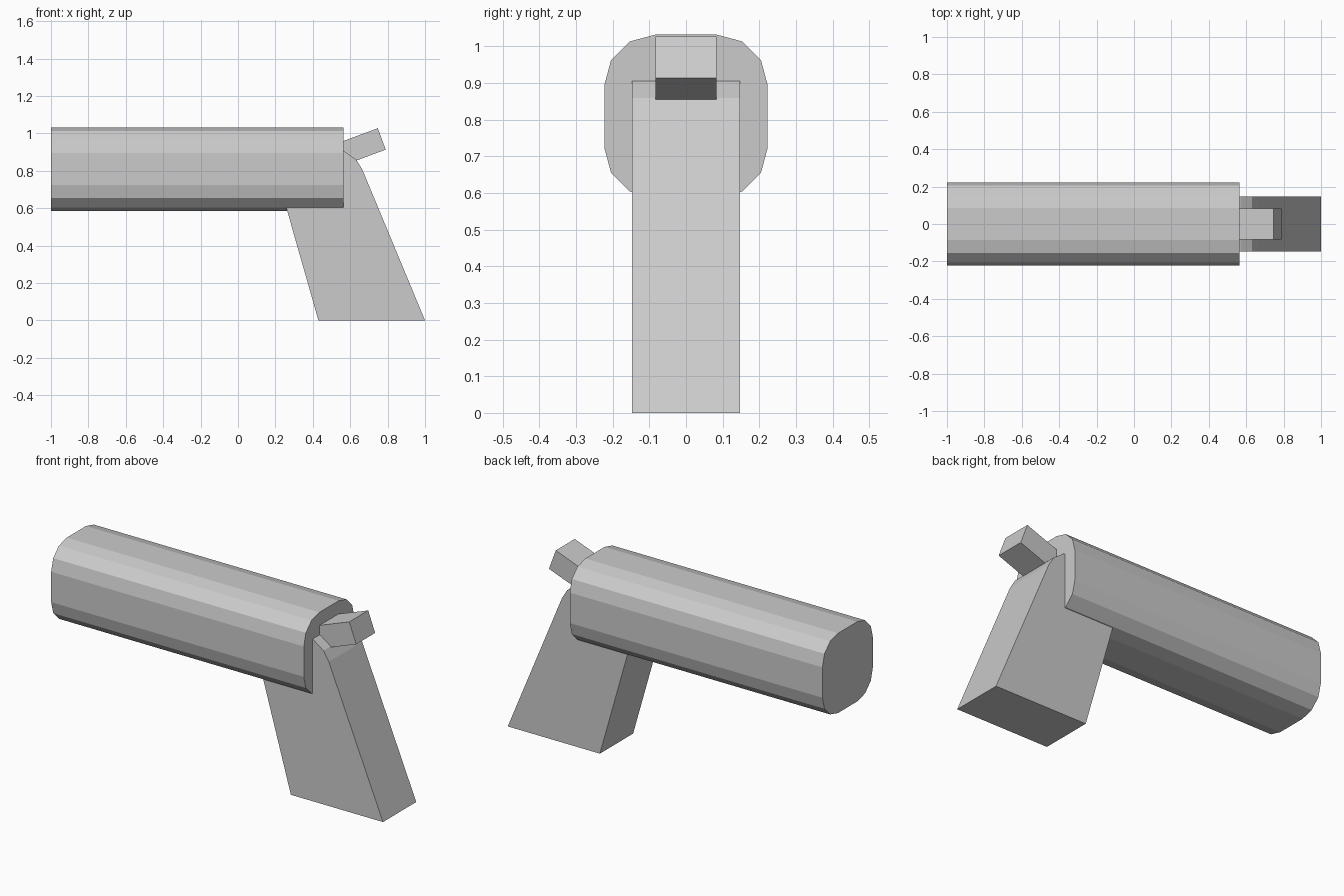
import bpy
import bmesh
from math import radians, cos, sin

default_cube = bpy.data.objects.get("Cube")
if default_cube:
    bpy.data.objects.remove(default_cube, do_unlink=True)

GREY = (0.6, 0.6, 0.6, 1.0)
mat = bpy.data.materials.new("plain grey")
mat.use_nodes = True
mat.diffuse_color = GREY
mat.node_tree.nodes["Principled BSDF"].inputs["Base Color"].default_value = GREY


def prism(name, points, offset):
    """Extrude a closed ring of 3D points along an offset vector."""
    bm = bmesh.new()
    face = bm.faces.new([bm.verts.new(p) for p in points])
    ext = bmesh.ops.extrude_face_region(bm, geom=[face])
    moved = [v for v in ext["geom"] if isinstance(v, bmesh.types.BMVert)]
    bmesh.ops.translate(bm, verts=moved, vec=offset)
    bmesh.ops.recalc_face_normals(bm, faces=bm.faces)
    mesh = bpy.data.meshes.new(name)
    bm.to_mesh(mesh)
    bm.free()
    mesh.materials.append(mat)
    obj = bpy.data.objects.new(name, mesh)
    bpy.context.collection.objects.link(obj)
    return obj


# Barrel: square section with three-step rounded corners
HALF, RADIUS, MID_Z = 0.223, 0.138, 0.809
core = HALF - RADIUS
ring = []
for corner, (sy, sz) in enumerate([(1, 1), (-1, 1), (-1, -1), (1, -1)]):
    for step in range(4):
        a = radians(90 * corner + 30 * step)
        ring.append((-1, sy * core + RADIUS * cos(a),
                     MID_Z + sz * core + RADIUS * sin(a)))
prism("barrel", ring, (1.563, 0, 0))

# Grip: slanted side profile with a rounded shoulder behind the barrel
GRIP = 0.147
profile = [(0.43, 0), (1, 0), (0.665, 0.806), (0.632, 0.86),
           (0.57, 0.904), (0.5, 0.92), (0.3, 0.85), (0.205, 0.79)]
prism("grip", [(x, -GRIP, z) for x, z in profile], (0, 2 * GRIP, 0))

# Hammer: small tilted block at the back of the barrel
bpy.ops.mesh.primitive_cube_add(size=1, location=(0.628, 0, 0.918),
                                rotation=(0, radians(-20.5), 0))
hammer = bpy.context.object
hammer.name = "hammer"
hammer.scale = (0.3, 0.167, 0.122)
hammer.data.materials.append(mat)
